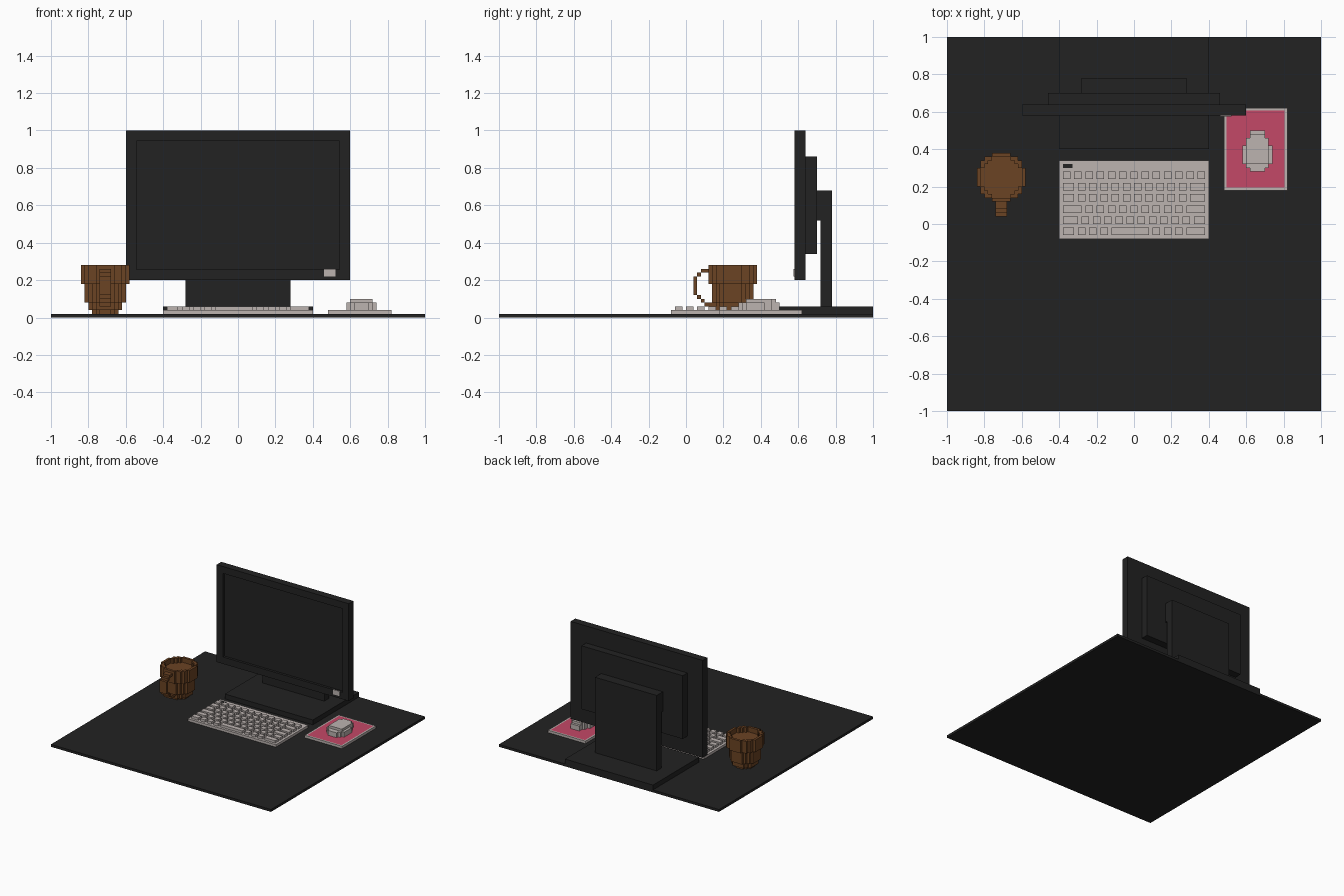
import bpy, bmesh
from mathutils import Vector

if "Cube" in bpy.data.objects:
    bpy.data.objects.remove(bpy.data.objects["Cube"])

U = 0.02  # block size


def material(name, rgb):
    lin = [((c / 255 + 0.055) / 1.055) ** 2.4 for c in rgb] + [1.0]
    m = bpy.data.materials.new(name)
    m.use_nodes = True
    m.diffuse_color = lin
    m.node_tree.nodes["Principled BSDF"].inputs["Base Color"].default_value = lin
    return m


BLACK = material("charcoal", (34, 34, 34))
WHITE = material("warm light grey", (188, 179, 176))
PINK = material("rose pink", (196, 72, 103))
BROWN = material("brown", (107, 67, 35))


def finish(name, bm, *mats):
    me = bpy.data.meshes.new(name)
    bm.to_mesh(me)
    bm.free()
    for m in mats:
        me.materials.append(m)
    ob = bpy.data.objects.new(name, me)
    bpy.context.collection.objects.link(ob)
    return ob


def add_box(bm, x, y, z):
    verts = bmesh.ops.create_cube(bm, size=1)["verts"]
    for v in verts:
        v.co = Vector([lo + (c + 0.5) * (hi - lo) for c, (lo, hi) in zip(v.co, (x, y, z))])


def box(name, mat, x, y, z):
    bm = bmesh.new()
    add_box(bm, x, y, z)
    return finish(name, bm, mat)


def inset_box(name, mats, x, y, z, direction, margin, depth):
    """Box with one face inset, optionally sunk, given the last material."""
    bm = bmesh.new()
    add_box(bm, x, y, z)
    bm.normal_update()
    d = Vector(direction)
    face = max(bm.faces, key=lambda f: f.normal.dot(d))
    bmesh.ops.inset_region(bm, faces=[face], thickness=margin)
    if depth:
        inner = bmesh.ops.extrude_discrete_faces(bm, faces=[face])["faces"][0]
        for v in inner.verts:
            v.co -= d * depth
        face = inner
    face.material_index = len(mats) - 1
    return finish(name, bm, *mats)


def blocks(name, mat, cells, origin):
    """Outer skin of a set of unit blocks; cells are block centres."""
    bm = bmesh.new()
    for c in cells:
        for axis in range(3):
            for s in (-1, 1):
                n = list(c)
                n[axis] += s
                if tuple(n) in cells:
                    continue
                quad = []
                for a, b in ((-1, -1), (1, -1), (1, 1), (-1, 1)):
                    p = list(c)
                    p[axis] += s * 0.5
                    p[(axis + 1) % 3] += a * 0.5 * s
                    p[(axis + 2) % 3] += b * 0.5
                    quad.append(bm.verts.new(Vector(p) * U + Vector(origin)))
                bm.faces.new(quad)
    bmesh.ops.remove_doubles(bm, verts=bm.verts, dist=0.001)
    return finish(name, bm, mat)


# Desk mat
box("desk_mat", BLACK, (-1, 1), (-1, 1), (0, 0.02))

# Monitor with sunken screen, stepped back and stand
inset_box("monitor_screen", [BLACK], (-0.6, 0.6), (0.58, 0.64), (0.2, 1.0), (0, -1, 0), 0.08, 0.02)
box("monitor_back", BLACK, (-0.46, 0.46), (0.64, 0.70), (0.34, 0.86))
box("stand_bracket", BLACK, (-0.28, 0.28), (0.70, 0.72), (0.52, 0.68))
box("stand_post", BLACK, (-0.28, 0.28), (0.72, 0.78), (0.06, 0.68))
box("stand_foot", BLACK, (-0.4, 0.4), (0.4, 1.0), (0.02, 0.06))
box("power_button", WHITE, (0.46, 0.52), (0.576, 0.58), (0.22, 0.26))

# Keyboard
box("keyboard_base", WHITE, (-0.4, 0.4), (-0.08, 0.34), (0.02, 0.04))
box("keyboard_light", BLACK, (-0.38, -0.33), (0.30, 0.32), (0.04, 0.043))

# Key widths in blocks, back row first, one block apart
rows = [
    [2] * 13,
    [3] + [2] * 10 + [4],
    [3] + [2] * 10 + [4],
    [5] + [2] * 9 + [5],
    [4] + [2] * 10 + [3],
    [3, 2, 2, 2, 10, 2, 2, 2, 5],
]
bm = bmesh.new()
for r, row in enumerate(rows):
    x, y = -0.38, 0.24 - 0.06 * r
    for w in row:
        add_box(bm, (x, x + w * U), (y, y + 0.04), (0.04, 0.06))
        x += (w + 1) * U
finish("keyboard_keys", bm, WHITE)

# Mouse pad with coloured centre
inset_box("mouse_pad", [WHITE, PINK], (0.48, 0.82), (0.18, 0.62), (0.02, 0.04), (0, 0, 1), 0.02, 0)

# Mouse: stepped oval, half width by row from the front
half_widths = [2, 3, 4, 4, 4, 4, 4, 3, 3, 2, 2]
mouse = set()
for j, h in enumerate(half_widths):
    for i in range(-h, h):
        for k in range(3):
            if k < 2 or (2 <= j <= 9 and -3 <= i < 3):
                mouse.add((i + 0.5, j + 0.5, k + 0.5))
blocks("mouse", WHITE, mouse, (0.66, 0.28, 0.04))

# Mug: widening stack of discs, hollow above the drink
mug = set()
for k in range(13):
    rad = 3.5 if k < 1 else 4.5 if k < 3 else 5.5 if k < 8 else 6.5
    for i in range(-6, 7):
        for j in range(-6, 7):
            d2 = i * i + j * j
            if d2 <= rad ** 2 and (k < 11 or d2 > (rad - 1) ** 2):
                mug.add((i, j, k))
blocks("mug", BROWN, mug, (-0.71, 0.25, 0.03))

# Mug handle: (y range, z range) pieces of a stepped loop
bm = bmesh.new()
for y, z in [((0.08, 0.13), (0.24, 0.26)), ((0.06, 0.08), (0.22, 0.24)),
             ((0.04, 0.06), (0.12, 0.22)), ((0.06, 0.08), (0.10, 0.12)),
             ((0.08, 0.10), (0.08, 0.10)), ((0.10, 0.17), (0.06, 0.08))]:
    add_box(bm, (-0.74, -0.68), y, z)
finish("mug_handle", bm, BROWN)
